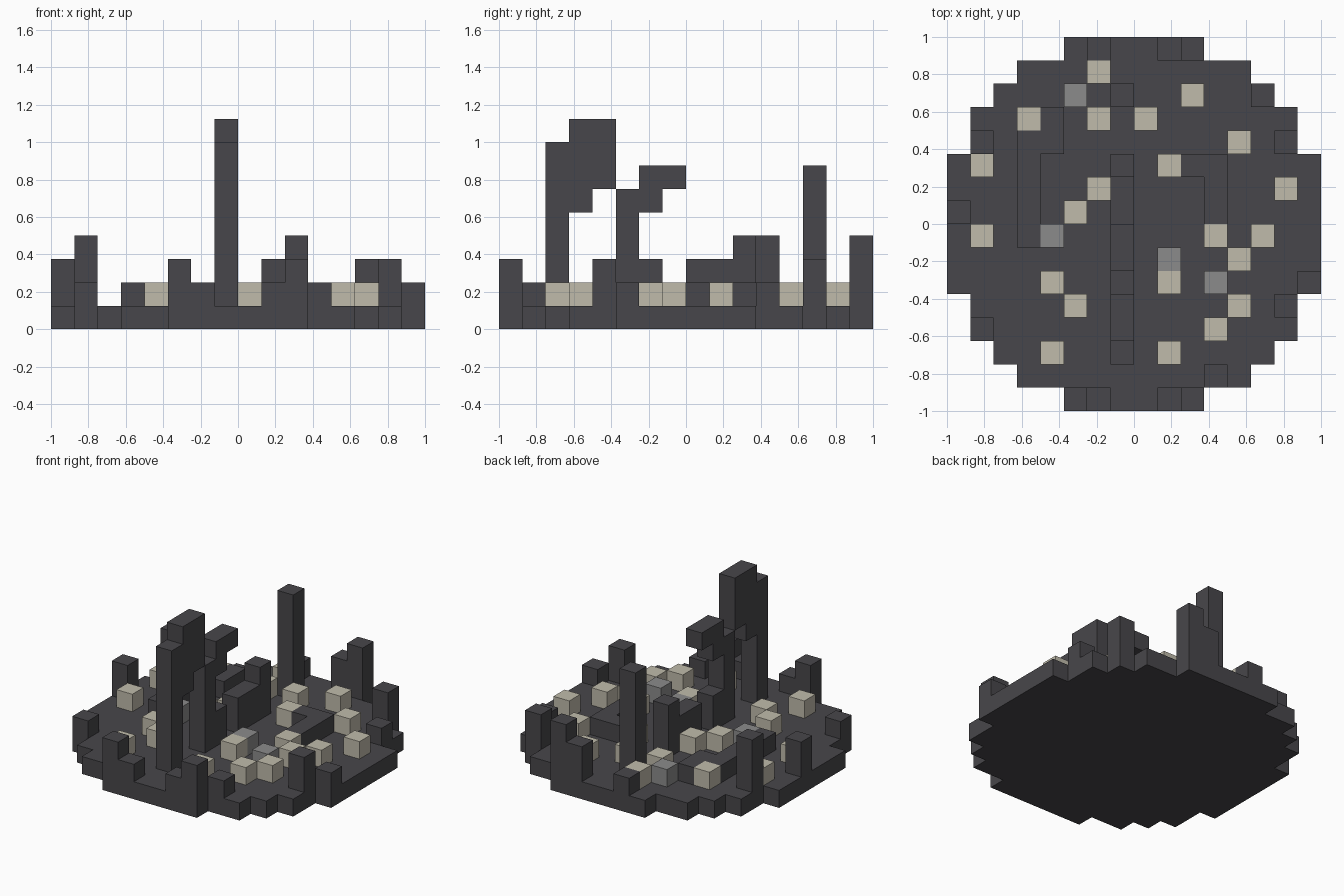
import bpy, bmesh
from mathutils import Vector

if "Cube" in bpy.data.objects:
    bpy.data.objects.remove(bpy.data.objects["Cube"])

CELL = 0.125  # one block; blocks are counted from the left front corner


def material(name, rgb):
    mat = bpy.data.materials.new(name)
    mat.use_nodes = True
    mat.diffuse_color = (*rgb, 1)
    bsdf = mat.node_tree.nodes["Principled BSDF"]
    bsdf.inputs["Base Color"].default_value = (*rgb, 1)
    bsdf.inputs["Roughness"].default_value = 0.9
    return mat


charcoal = material("charcoal", (0.064, 0.062, 0.069))
bone = material("bone", (0.53, 0.50, 0.41))
grey = material("ash_grey", (0.26, 0.26, 0.26))


def finish(bm, name, mat):
    bmesh.ops.recalc_face_normals(bm, faces=bm.faces)
    mesh = bpy.data.meshes.new(name)
    bm.to_mesh(mesh)
    bm.free()
    mesh.materials.append(mat)
    obj = bpy.data.objects.new(name, mesh)
    bpy.context.collection.objects.link(obj)


def extrude(name, points, depth, mat):
    """Extrude a flat outline along a direction."""
    bm = bmesh.new()
    face = bm.faces.new([bm.verts.new(p) for p in points])
    result = bmesh.ops.extrude_face_region(bm, geom=[face])
    verts = [v for v in result["geom"] if isinstance(v, bmesh.types.BMVert)]
    bmesh.ops.translate(bm, verts=verts, vec=depth)
    finish(bm, name, mat)


def blocks(name, cells, mat):
    """Block columns standing on the base: (column, row, top level)."""
    bm = bmesh.new()
    for i, j, top in cells:
        cube = bmesh.ops.create_cube(bm, size=CELL)["verts"]
        height = top - 1
        for v in cube:
            v.co.z *= height
        centre = Vector((i - 7.5, j - 7.5, 1 + height / 2)) * CELL
        bmesh.ops.translate(bm, verts=cube, vec=centre)
    finish(bm, name, mat)


# Stepped round base, one quarter outline turned four times
quarter = [(8, 3), (7, 3), (7, 5), (6, 5), (6, 6), (5, 6), (5, 7), (3, 7), (3, 8)]
outline = []
for turn in range(4):
    outline += [Vector((x, y, 0)) * CELL for x, y in quarter]
    quarter = [(-y, x) for x, y in quarter]
extrude("base", outline, (0, 0, CELL), charcoal)

# Hooked ribs along the middle, side profiles as (row, level)
ribs = {
    "front_rib": [(2, 1), (3, 1), (3, 5), (4, 5), (4, 6), (5, 6), (5, 9),
                  (3, 9), (3, 8), (2, 8)],
    "middle_rib": [(5, 1), (7, 1), (7, 3), (6, 3), (6, 5), (7, 5), (7, 6),
                   (8, 6), (8, 7), (6, 7), (6, 6), (5, 6)],
    "rear_rib": [(8, 1), (11, 1), (11, 4), (10, 4), (10, 3), (8, 3)],
}
for name, profile in ribs.items():
    points = [Vector((-1, y - 8, z)) * CELL for y, z in profile]
    extrude(name, points, (CELL, 0, 0), charcoal)
blocks("rear_pillar", [(7, 13, 7)], charcoal)

# Broken posts around the rim
blocks("rim_posts", [
    (5, 0, 3), (6, 0, 2), (9, 0, 2), (10, 0, 3), (11, 1, 2), (14, 4, 3),
    (15, 5, 2), (14, 11, 2), (13, 13, 3), (10, 15, 4), (9, 15, 3),
    (6, 15, 2), (1, 11, 4), (0, 8, 3), (1, 3, 2)], charcoal)

# Low ridges on the floor
blocks("left_ridge", [(3, j, 2) for j in range(7, 12)]
       + [(4, 11, 2), (4, 12, 2)], charcoal)
blocks("right_ridge", [(11, 8, 2), (11, 9, 2), (11, 10, 2), (10, 10, 2)], charcoal)

# Scattered small blocks
bone_cells = [(6, 14), (10, 13), (3, 12), (6, 12), (8, 12), (12, 11), (1, 10),
              (9, 10), (14, 9), (6, 9), (5, 8), (1, 7), (11, 7), (13, 7),
              (12, 6), (4, 5), (9, 5), (5, 4), (12, 4), (11, 3), (4, 2), (9, 2)]
blocks("bone_blocks", [(i, j, 2) for i, j in bone_cells], bone)
blocks("grey_blocks", [(i, j, 2) for i, j in
                       [(5, 13), (4, 7), (9, 6), (11, 5)]], grey)
